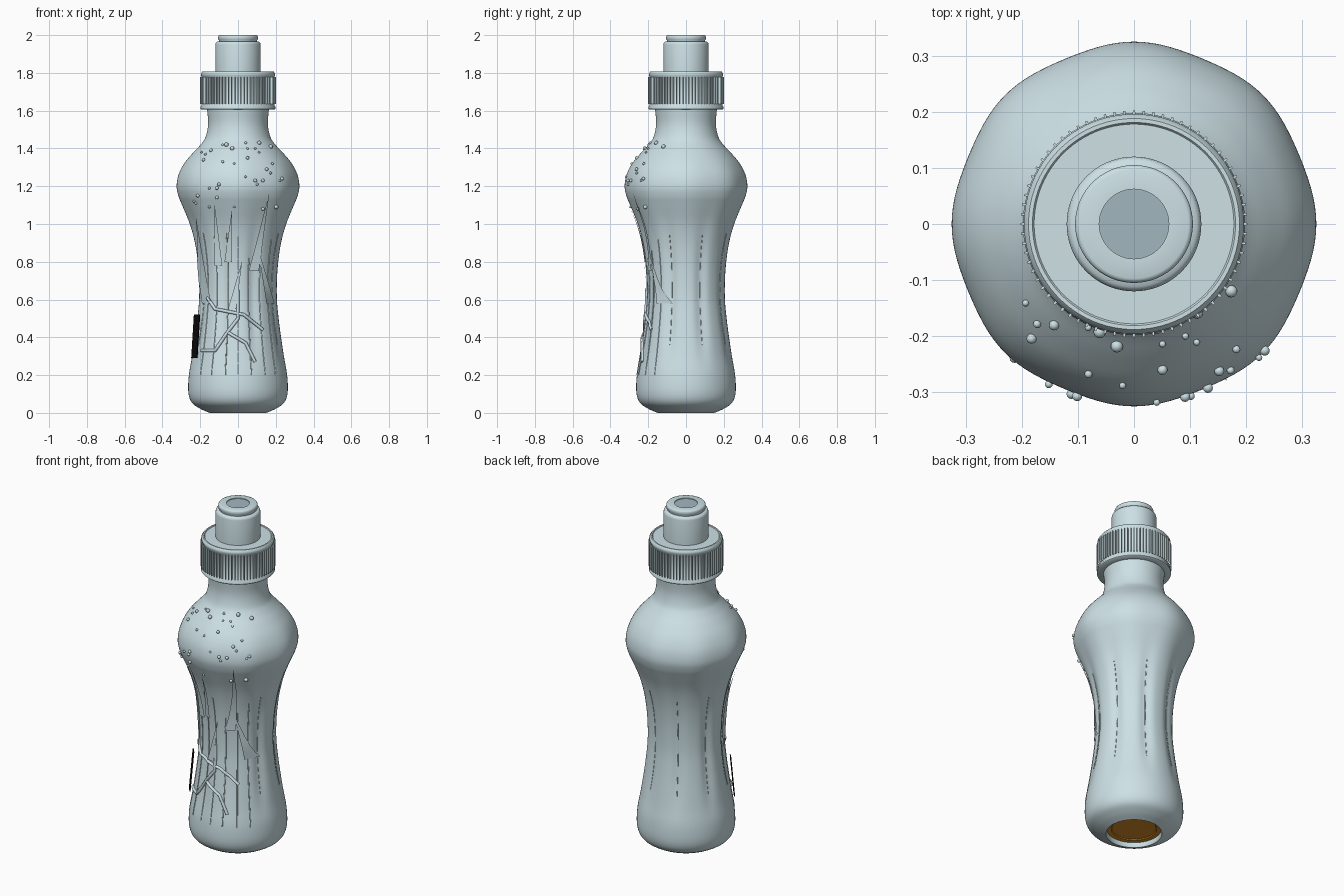
import bpy, bmesh, math, random
from mathutils import Vector

if "Cube" in bpy.data.objects:
    bpy.data.objects.remove(bpy.data.objects["Cube"])

random.seed(4)
TAU = 2 * math.pi


def material(name, rgb):
    m = bpy.data.materials.new(name)
    m.diffuse_color = (*rgb, 1)
    m.use_nodes = True
    m.node_tree.nodes["Principled BSDF"].inputs["Base Color"].default_value = m.diffuse_color
    return m


GREY = material("pale blue grey", (0.61, 0.75, 0.785))
HOLE = material("spout grey", (0.36, 0.47, 0.52))
BROWN = material("brown inside", (0.65, 0.26, 0.02))
BLACK = material("black", (0.003, 0.003, 0.003))


def finish(name, bm, mat, angle=40):
    bmesh.ops.recalc_face_normals(bm, faces=bm.faces)
    me = bpy.data.meshes.new(name)
    bm.to_mesh(me)
    bm.free()
    ob = bpy.data.objects.new(name, me)
    bpy.context.collection.objects.link(ob)
    me.materials.append(mat)
    bpy.ops.object.select_all(action='DESELECT')
    ob.select_set(True)
    bpy.context.view_layer.objects.active = ob
    bpy.ops.object.shade_smooth_by_angle(angle=math.radians(angle))
    return ob


def lathe(name, profile, mat, n=72, shape=None, angle=40):
    """Spin (radius, z) points; a zero radius makes a pole."""
    bm = bmesh.new()
    rings = []
    for r, z in profile:
        if r == 0:
            rings.append([bm.verts.new((0, 0, z))] * n)
            continue
        ring = []
        for i in range(n):
            a = TAU * i / n
            q = shape(r, z, a) if shape else r
            ring.append(bm.verts.new((q * math.cos(a), q * math.sin(a), z)))
        rings.append(ring)
    for lo, hi in zip(rings, rings[1:]):
        for i in range(n):
            j = (i + 1) % n
            quad = list(dict.fromkeys((lo[i], lo[j], hi[j], hi[i])))
            bm.faces.new(quad)
    return finish(name, bm, mat, angle)


# Bottle silhouette, smoothed with a spline
KEYS = [(.15, 0), (.20, .022), (.245, .055), (.263, .11), (.26, .2), (.243, .3), (.228, .4),
        (.215, .5), (.206, .6), (.206, .7), (.213, .8), (.228, .9), (.255, 1.0), (.296, 1.1),
        (.316, 1.15), (.325, 1.2), (.315, 1.26), (.285, 1.32), (.24, 1.375), (.198, 1.42),
        (.172, 1.46), (.158, 1.53), (.165, 1.62)]


def spline(keys, steps=5):
    out = []
    pts = [Vector(k) for k in keys]
    pts = [2 * pts[0] - pts[1]] + pts + [2 * pts[-1] - pts[-2]]
    for a, b, c, d in zip(pts, pts[1:], pts[2:], pts[3:]):
        for s in range(steps):
            t = s / steps
            p = .5 * (2 * b + (c - a) * t + (2 * a - 5 * b + 4 * c - d) * t * t
                      + (3 * b - a - 3 * c + d) * t ** 3)
            out.append((p.x, p.y))
    return out + [keys[-1]]


PROFILE = spline(KEYS)


def fade(t):
    t = max(0, min(1, t))
    return t * t * (3 - 2 * t)


def pleat(r, z, a):
    """Eight narrow flutes at the waist, softer lobes on the shoulder."""
    wave = .5 - .5 * math.cos(8 * a)
    waist = fade((z - .18) / .3) * fade((1.14 - z) / .35)
    shoulder = fade((z - .85) / .25) * fade((1.42 - z) / .2)
    return r - .011 * waist * wave ** 3 - .006 * shoulder * wave


def radius(z):
    for (r0, z0), (r1, z1) in zip(PROFILE, PROFILE[1:]):
        if z0 <= z <= z1:
            return r0 + (r1 - r0) * (z - z0) / (z1 - z0)


def on_front(x, z, off=0.0):
    """Point on the front of the bottle at x, z."""
    r = q = radius(z)
    for _ in range(4):
        a = -math.acos(max(-1, min(1, x / q)))
        q = pleat(r, z, a)
    return Vector(((q + off) * math.cos(a), (q + off) * math.sin(a), z))


# Bottle with a hollow foot and a brown floor inside it
lathe("bottle_body", [(.146, .03), (.147, .004)] + PROFILE, GREY, 128, pleat)
lathe("foot_inside", [(0, .036), (.118, .034), (.122, .029), (.146, .028)], BROWN)

# Screw cap with rings top and bottom
lathe("cap", [(.15, 1.605), (.192, 1.605), (.198, 1.61), (.198, 1.62), (.193, 1.627),
              (.193, 1.782), (.196, 1.787), (.196, 1.798), (.188, 1.808), (.181, 1.808),
              (.178, 1.804), (0, 1.804)], GREY, 96, angle=50)

# Grip ribs around the cap
bm = bmesh.new()
for i in range(72):
    a = TAU * i / 72
    u, v = Vector((math.cos(a), math.sin(a), 0)), Vector((-math.sin(a), math.cos(a), 0))
    section = [u * .19 - v * .003, u * .202 - v * .002, u * .202 + v * .002, u * .19 + v * .003]
    lo = [bm.verts.new(p + Vector((0, 0, 1.635))) for p in section]
    hi = [bm.verts.new(p + Vector((0, 0, 1.778))) for p in section]
    bm.faces.new(lo)
    bm.faces.new(hi)
    for k in range(4):
        bm.faces.new((lo[k], lo[(k + 1) % 4], hi[(k + 1) % 4], hi[k]))
finish("cap_ribs", bm, GREY, 20)

# Pull spout
lathe("spout", [(.12, 1.795), (.12, 1.95), (.118, 1.959), (.112, 1.965), (.101, 1.967),
                (.101, 1.972), (.105, 1.977), (.105, 1.992), (.102, 1.998), (.097, 2.0),
                (.062, 2.0), (.062, 1.992)], GREY, angle=50)
lathe("spout_opening", [(.062, 1.996), (0, 1.996)], HOLE)

# Bubbles on the front shoulder, as (x, z) in hundredths
DROPS = [(-17, 137), (-14, 139), (-8, 142), (-6, 142), (-3, 140), (4, 143), (5, 140), (9, 140),
         (11, 138), (17, 141), (5, 135), (-2, 132), (-8, 133), (-18, 134), (15, 129), (17, 127),
         (22, 123), (9, 123), (10, 121), (4, 125), (-10, 121), (-11, 119), (-15, 119),
         (-22, 111), (-21, 115), (-11, 114), (13, 123), (-2, 109), (13, 108), (20, 109),
         (-15, 109), (18, 132), (-23, 112), (11, 143), (23, 124), (-19, 138)]
bm = bmesh.new()
for x, z in DROPS:
    made = bmesh.ops.create_uvsphere(bm, u_segments=12, v_segments=8,
                                     radius=random.choice((.006, .007, .009, .011)))
    bmesh.ops.translate(bm, verts=made["verts"], vec=on_front(x / 100, z / 100, .004))
finish("bubbles", bm, GREY)


def tubes(name, paths, thickness):
    cu = bpy.data.curves.new(name, 'CURVE')
    cu.dimensions = '3D'
    cu.bevel_depth = thickness
    cu.bevel_resolution = 1
    cu.use_fill_caps = True
    for pts in paths:
        sp = cu.splines.new('POLY')
        sp.points.add(len(pts) - 1)
        for p, co in zip(sp.points, pts):
            p.co = (*co, 1)
    cu.materials.append(GREY)
    bpy.context.collection.objects.link(bpy.data.objects.new(name, cu))


def front_path(path):
    """Lay a bent line given as (x, z) on the front."""
    pts = []
    for (x0, z0), (x1, z1) in zip(path, path[1:]):
        pts += [on_front(x0 + (x1 - x0) * t / 4, z0 + (z1 - z0) * t / 4, .003) for t in range(4)]
    return pts + [on_front(*path[-1], .003)]


def upright(a, z0, z1):
    """A line running up the bottle at one angle."""
    pts = []
    for k in range(13):
        z = z0 + (z1 - z0) * k / 12
        q = pleat(radius(z), z, a)
        pts.append((q * math.cos(a), q * math.sin(a), z))
    return pts


# Raised twigs, thin stems on the front, creases in the other flutes
tubes("twigs", [front_path(p) for p in (
    [(-.16, .61), (-.12, .55), (.03, .52), (.13, .44)],
    [(0, .65), (0, .5), (-.06, .42), (-.12, .33), (-.19, .33)],
    [(-.06, .43), (.04, .37), (.09, .27)])], .009)
tubes("stems", [upright(math.radians(-90 + d), .2, random.uniform(.82, .96))
                for d in (-50, -33, -15, 0, 16, 34, 50)], .003)
tubes("flute_creases", [upright(math.radians(22.5 + 45 * k), .36, .95)
                        for k in (0, 1, 2, 3, 4, 7)], .002)

# Long pointed leaves lying on the front
bm = bmesh.new()
for bx, bz, tx, tz, w in ((-.16, .58, -.215, 1.03, .022), (-.1, .78, -.12, 1.1, .02),
                          (.08, .75, .16, 1.16, .025), (-.03, .55, .02, .8, .02),
                          (.165, .58, .1, .88, .02), (-.05, .8, -.03, 1.08, .018)):
    prev = None
    for k in range(9):
        t = k / 8
        x, z, h = bx + (tx - bx) * t, bz + (tz - bz) * t, w * (1 - t) + .0005
        pair = [bm.verts.new(on_front(x + s * h, z, .009)) for s in (-1, 1)]
        if prev:
            bm.faces.new((prev[0], prev[1], pair[1], pair[0]))
        prev = pair
finish("leaves", bm, GREY)

# Dark strip standing just off the front left side
bm = bmesh.new()
bmesh.ops.create_cube(bm, size=1)
for v in bm.verts:
    s, t, up = v.co.x, v.co.y, v.co.z + .5
    base = Vector((-.231, -.121, .29)).lerp(Vector((-.217, -.106, .52)), up)
    v.co = base + Vector((.029, -.036, 0)) * s + Vector((.77, .64, 0)) * t * .006
finish("side_strip", bm, BLACK)
